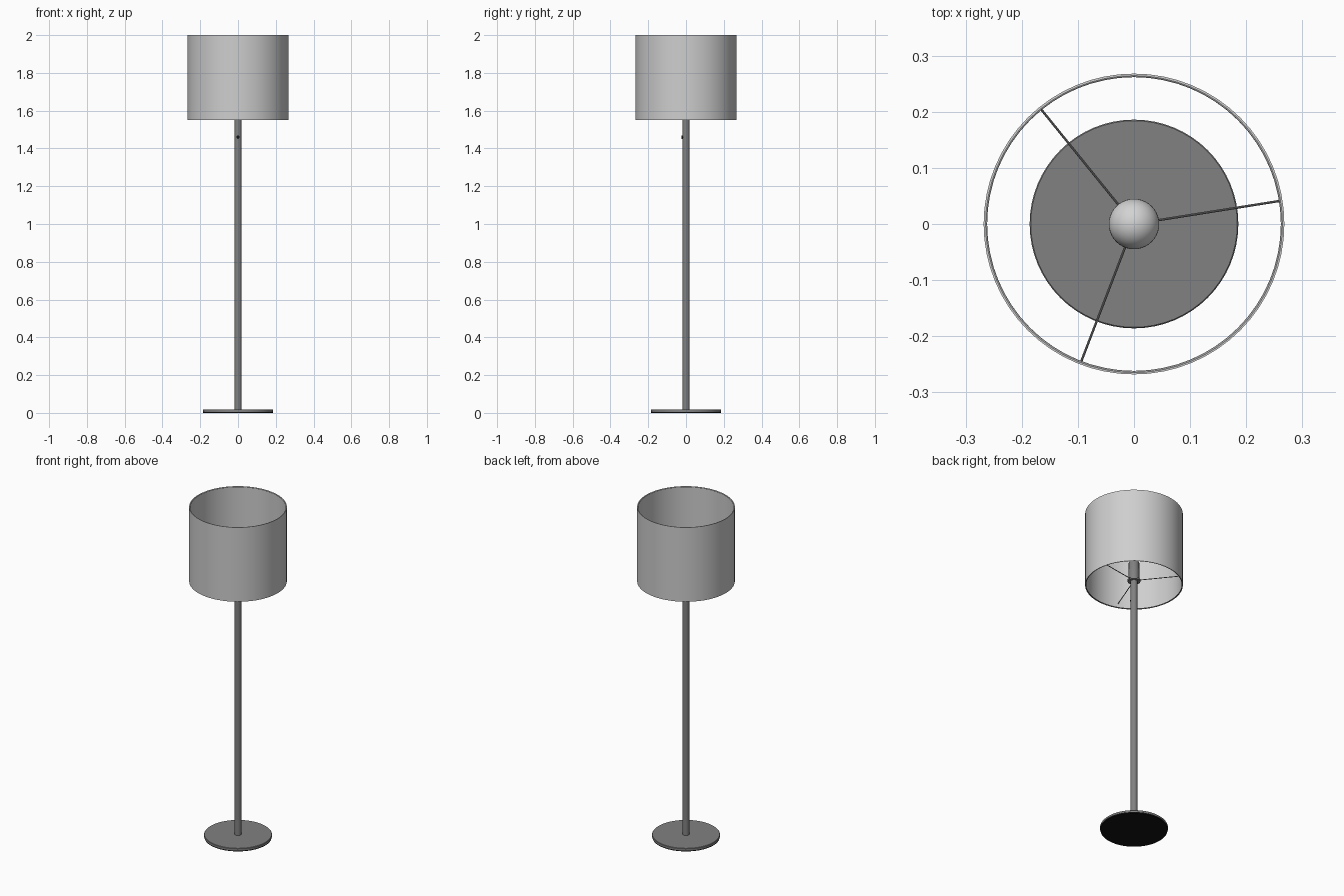
import bpy, bmesh, math
from mathutils import Vector

if "Cube" in bpy.data.objects:
    bpy.data.objects.remove(bpy.data.objects["Cube"])


def material(name, r, g, b):
    m = bpy.data.materials.new(name)
    m.diffuse_color = (r, g, b, 1)
    m.use_nodes = True
    m.node_tree.nodes["Principled BSDF"].inputs["Base Color"].default_value = m.diffuse_color
    return m


METAL = material("grey metal", 0.22, 0.22, 0.22)
BLACK = material("black plastic", 0.006, 0.006, 0.006)
FABRIC = material("pale shade fabric", 0.62, 0.62, 0.62)
GLASS = material("white bulb glass", 0.65, 0.65, 0.65)


def finish(bm, name, mat):
    bmesh.ops.remove_doubles(bm, verts=bm.verts, dist=1e-6)
    bmesh.ops.recalc_face_normals(bm, faces=bm.faces)
    me = bpy.data.meshes.new(name)
    bm.to_mesh(me)
    bm.free()
    ob = bpy.data.objects.new(name, me)
    bpy.context.collection.objects.link(ob)
    me.materials.append(mat)
    bpy.ops.object.select_all(action='DESELECT')
    ob.select_set(True)
    bpy.context.view_layer.objects.active = ob
    bpy.ops.object.shade_smooth_by_angle(angle=math.radians(35))
    return ob


def lathe(name, profile, mat, segs=64, closed=False):
    """Spin an (r, z) profile around the z axis."""
    bm = bmesh.new()
    vs = [bm.verts.new((r, 0, z)) for r, z in profile]
    es = [bm.edges.new(p) for p in zip(vs, vs[1:])]
    if closed:
        es.append(bm.edges.new((vs[-1], vs[0])))
    bmesh.ops.spin(bm, geom=vs + es, cent=(0, 0, 0), axis=(0, 0, 1),
                   angle=math.tau, steps=segs, use_merge=False)
    return finish(bm, name, mat)


def rod(name, a, b, r, mat, segs=10):
    """Cylinder from point a to point b."""
    a, b = Vector(a), Vector(b)
    bm = bmesh.new()
    bmesh.ops.create_cone(bm, cap_ends=True, segments=segs, radius1=r,
                          radius2=r, depth=(b - a).length)
    rot = (b - a).to_track_quat('Z', 'Y').to_matrix()
    for v in bm.verts:
        v.co = rot @ v.co + (a + b) / 2
    return finish(bm, name, mat)


def hoop(name, radius, z, wire, mat):
    ring = [(radius + wire * math.cos(t * math.tau / 8),
             z + wire * math.sin(t * math.tau / 8)) for t in range(8)]
    return lathe(name, ring, mat, 64, True)


# Weighted base: black underside pad and metal plate
lathe("base_pad", [(0, 0), (0.184, 0), (0.184, 0.006), (0, 0.006)], BLACK)
lathe("base_plate", [(0, 0.006), (0.186, 0.006), (0.186, 0.017),
                     (0.184, 0.019), (0, 0.019)], METAL)

# Pole and its small switch
rod("pole", (0, 0, 0.018), (0, 0, 1.59), 0.019, METAL, 32)
rod("switch_button", (0, -0.015, 1.46), (0, -0.023, 1.46), 0.009, BLACK, 20)

# Bulb holder with the collar that carries the shade
lathe("bulb_socket", [(0, 1.575), (0.029, 1.575), (0.029, 1.69),
                      (0.026, 1.695), (0, 1.695)], METAL, 40)
lathe("socket_collar", [(0.02, 1.573), (0.035, 1.573), (0.035, 1.585),
                        (0.02, 1.585)], METAL, 40, True)

# Bulb: neck blending into a round globe
globe = [(0.045 * math.sin(a), 1.76 - 0.045 * math.cos(a))
         for a in (math.radians(30 + i * 10) for i in range(15))]
lathe("bulb", [(0, 1.69), (0.018, 1.69), (0.019, 1.712)] + globe + [(0, 1.805)],
      GLASS, 40)

# Drum shade with wire hoops at both rims
lathe("shade", [(0.266, 1.55), (0.268, 1.55), (0.268, 2.0), (0.266, 2.0)],
      FABRIC, 64, True)
for label, z in (("lower", 1.553), ("upper", 1.997)):
    hoop(label + "_shade_hoop", 0.2645, z, 0.0028, METAL if z < 1.6 else FABRIC)

# Three spokes from the collar to the shade
for i in range(3):
    a = math.radians(9 + 120 * i)
    d = Vector((math.cos(a), math.sin(a), 0))
    up = Vector((0, 0, 1.579))
    rod(f"shade_spoke_{i + 1}", d * 0.03 + up, d * 0.266 + up, 0.0022, METAL)
